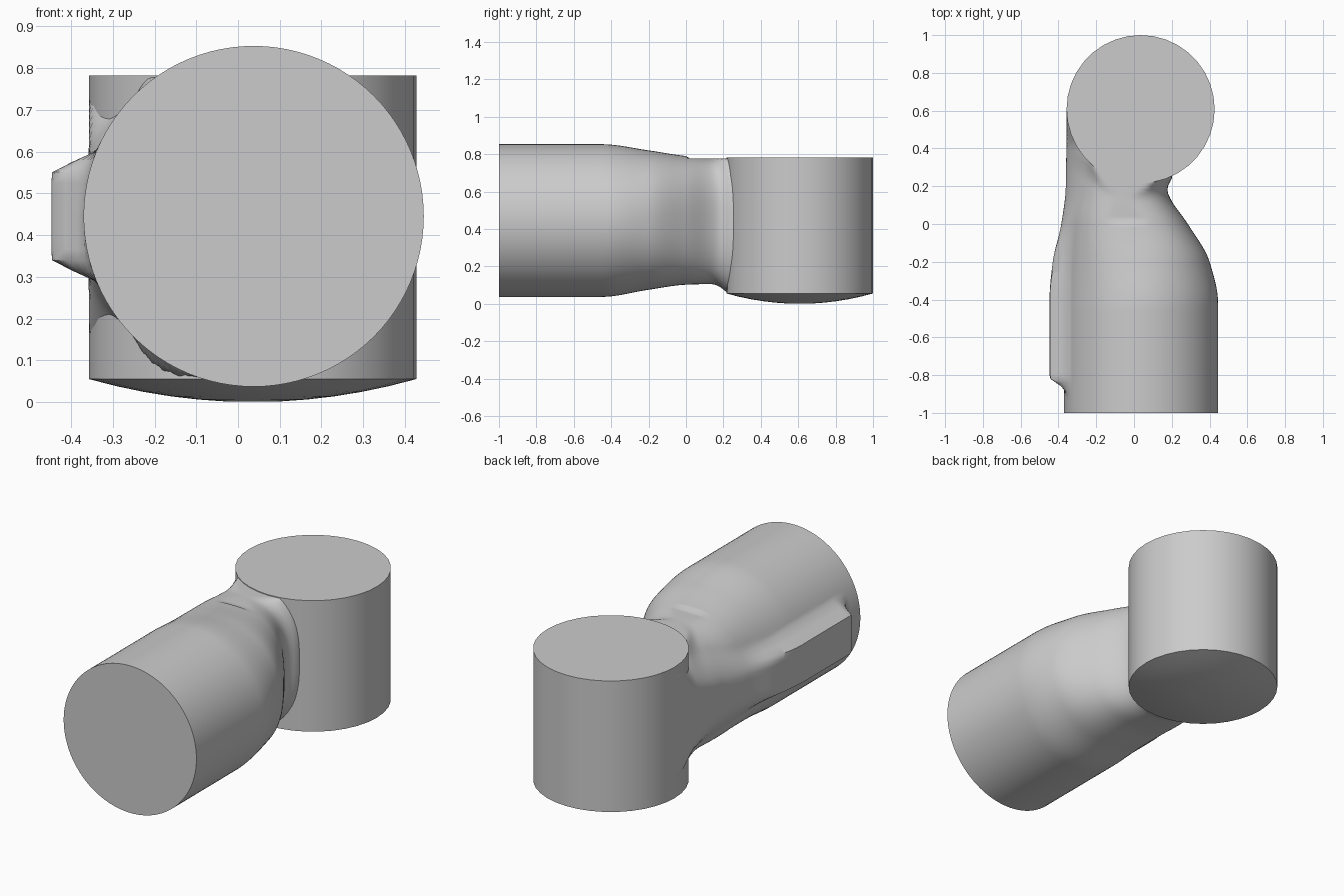
import bpy, bmesh, math

cube = bpy.data.objects.get("Cube")
if cube:
    bpy.data.objects.remove(cube)

grey = bpy.data.materials.new("plain grey")
grey.use_nodes = True
COLOUR = (0.6, 0.6, 0.6, 1)
grey.diffuse_color = COLOUR
grey.node_tree.nodes["Principled BSDF"].inputs["Base Color"].default_value = COLOUR

AXIS_X, AXIS_Y, HUB_R = 0.035, 0.608, 0.392
MID_Z = 0.445


def curve(keys):
    """Smooth monotone interpolation through (y, value) keys."""
    slopes = [(b[1] - a[1]) / (b[0] - a[0]) for a, b in zip(keys, keys[1:])]
    tangents = [0] + [0 if p * q <= 0 else 2 * p * q / (p + q)
                      for p, q in zip(slopes, slopes[1:])] + [0]

    def value(y):
        for i, (a, b) in enumerate(zip(keys, keys[1:])):
            if y <= b[0]:
                break
        w = b[0] - a[0]
        t = min(max((y - a[0]) / w, 0), 1)
        s = t * t * (3 - 2 * t)
        return (a[1] * (1 - s) + b[1] * s + w * tangents[i] * t * (1 - t) ** 2
                - w * tangents[i + 1] * t * t * (1 - t))
    return value


def smooth(t):
    t = min(max(t, 0), 1)
    return t * t * (3 - 2 * t)


def skin(name, rings, angle):
    """Join closed rings of points into a capped, smooth-shaded solid."""
    bm = bmesh.new()
    loops = [[bm.verts.new(p) for p in ring] for ring in rings]
    for a, b in zip(loops, loops[1:]):
        for i in range(len(a)):
            j = (i + 1) % len(a)
            bm.faces.new((a[i], a[j], b[j], b[i]))
    bm.faces.new(loops[0])
    bm.faces.new(loops[-1])
    bmesh.ops.recalc_face_normals(bm, faces=bm.faces)
    mesh = bpy.data.meshes.new(name)
    bm.to_mesh(mesh)
    bm.free()
    mesh.materials.append(grey)
    obj = bpy.data.objects.new(name, mesh)
    bpy.context.collection.objects.link(obj)
    bpy.ops.object.select_all(action="DESELECT")
    obj.select_set(True)
    bpy.context.view_layer.objects.active = obj
    bpy.ops.object.shade_smooth_by_angle(angle=math.radians(angle))


# Arm outline along its length
left = curve([(-1, -0.37), (-0.4, -0.37), (0, -0.345), (0.2, -0.31), (0.6, -0.28)])
right = curve([(-1, 0.445), (-0.42, 0.445), (-0.2, 0.4), (0, 0.285), (0.14, 0.19), (0.2, 0.17), (0.6, 0.17)])
top = curve([(-1, 0.853), (-0.45, 0.853), (-0.2, 0.82), (0, 0.79), (0.17, 0.777), (0.6, 0.777)])
bottom = curve([(-1, 0.037), (-0.45, 0.037), (-0.2, 0.075), (0, 0.102), (0.12, 0.105), (0.6, 0.105)])
square = curve([(-1, 2), (-0.4, 2), (0.2, 2.7), (0.6, 2.7)])
# Side ridge that widens into a web against the hub
ridge_x = curve([(-1, -0.3), (-0.92, -0.34), (-0.86, -0.385), (-0.81, -0.447), (-0.4, -0.447),
                 (-0.2, -0.43), (0, -0.385), (0.2, -0.361), (0.6, -0.357)])
ridge_h = curve([(-1, 0.13), (0, 0.13), (0.2, 0.16), (0.4, 0.22), (0.6, 0.36)])
ridge_soft = curve([(-1, 0.03), (-0.3, 0.03), (0.2, 0.09), (0.6, 0.09)])


def arm_ring(y, count=96):
    x0, x1, z0, z1 = left(y), right(y), bottom(y), top(y)
    power = 2 / square(y)
    ring = []
    for i in range(count):
        a = math.tau * i / count
        c, s = math.cos(a), math.sin(a)
        x = (x0 + x1) / 2 + (x1 - x0) / 2 * math.copysign(abs(c) ** power, c)
        z = (z0 + z1) / 2 + (z1 - z0) / 2 * math.copysign(abs(s) ** power, s)
        # Fillet where the neck nears the hub
        gap = math.hypot(x - AXIS_X, y - AXIS_Y) - HUB_R
        flare = min(max(1 - gap / 0.09, 0), 1) ** 2
        z = MID_Z + (z - MID_Z) * (1 + 0.15 * flare)
        if y > 0:
            z = min(max(z, 0.06), 0.778)
        if c > 0:
            x += 0.03 * flare * c
        # Ridge on the right-hand side
        if c < 0:
            h, soft = ridge_h(y), ridge_soft(y)
            blend = smooth((h + soft - abs(z - MID_Z)) / (2 * soft))
            x = min(x, x + (ridge_x(y) - x) * blend)
        ring.append((x, y, z))
    return ring


skin("arm", [arm_ring(-1 + 0.02 * i) for i in range(81)], 45)


# Upright hub with a flat top and shallow domed underside
def hub_ring(radius, z, count=36):
    return [(AXIS_X + radius * math.cos(math.tau * i / count),
             AXIS_Y + radius * math.sin(math.tau * i / count), z) for i in range(count)]


dome = [hub_ring(HUB_R * k / 6, 0.055 * (k / 6) ** 2) for k in range(1, 7)]
skin("hub", dome + [hub_ring(HUB_R, 0.782)], 30)
